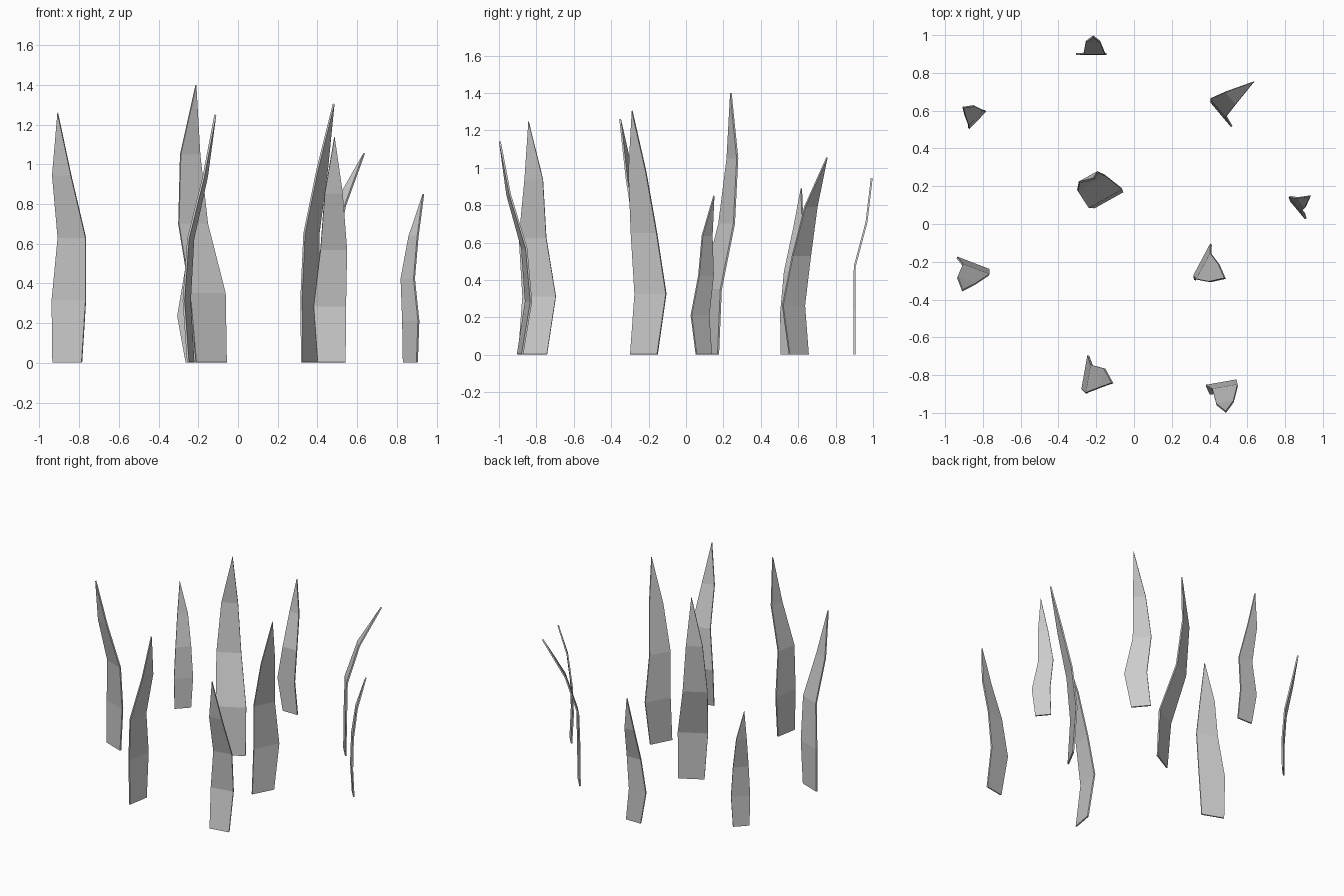
import bpy
from math import cos, sin, radians

# Half widths per level (as a fraction of blade height); the tip is a single point
HALF = (0.0625, 0.0725, 0.0595, 0.04)
THICKNESS = 0.01

# Each blade: height, yaw of the flat side, centre line (x, y) from root to tip
BLADES = [
    (0.945, 0, [(-.205, .90), (-.238, .90), (-.21, .902), (-.217, .965), (-.216, .993)]),
    (0.89, 46, [(-.833, .55), (-.83, .553), (-.84, .565), (-.87, .60), (-.905, .617)]),
    (1.056, -50, [(.445, .603), (.468, .575), (.447, .617), (.513, .668), (.636, .754)]),
    (1.40, 29, [(-.135, .13), (-.153, .138), (-.226, .217), (-.241, .248), (-.212, .24)]),
    (0.85, -50, [(.868, .095), (.87, .075), (.855, .107), (.884, .113), (.934, .149)]),
    (1.26, -21, [(-.86, -.21), (-.852, -.21), (-.837, -.242), (-.888, -.30), (-.908, -.352)]),
    (1.305, 62, [(.36, -.225), (.363, -.19), (.37, -.225), (.425, -.26), (.482, -.288)]),
    (1.25, 80, [(-.238, -.82), (-.258, -.785), (-.238, -.82), (-.165, -.814), (-.114, -.842)]),
    (1.14, 10, [(.471, -.887), (.462, -.842), (.482, -.865), (.482, -.948), (.486, -.995)]),
]


def grass_blade(name, height, yaw, path):
    dx, dy = cos(radians(yaw)), sin(radians(yaw))
    verts = []
    for i, w in enumerate(HALF):
        x, y = path[i]
        z = height * i / 4 + (0.003 if i == 0 else 0)
        for s in (-w, w):
            verts.append((x + s * height * dx, y + s * height * dy, z))
    verts.append((*path[4], height))
    faces = [(2 * i, 2 * i + 1, 2 * i + 3, 2 * i + 2) for i in range(3)] + [(6, 7, 8)]
    mesh = bpy.data.meshes.new(name)
    mesh.from_pydata(verts, [], faces)
    obj = bpy.data.objects.new(name, mesh)
    bpy.context.collection.objects.link(obj)
    # Give the strip a thin body
    solid = obj.modifiers.new("thickness", 'SOLIDIFY')
    solid.thickness = THICKNESS
    solid.offset = 0


for n, blade in enumerate(BLADES, 1):
    grass_blade(f"grass_blade_{n}", *blade)
